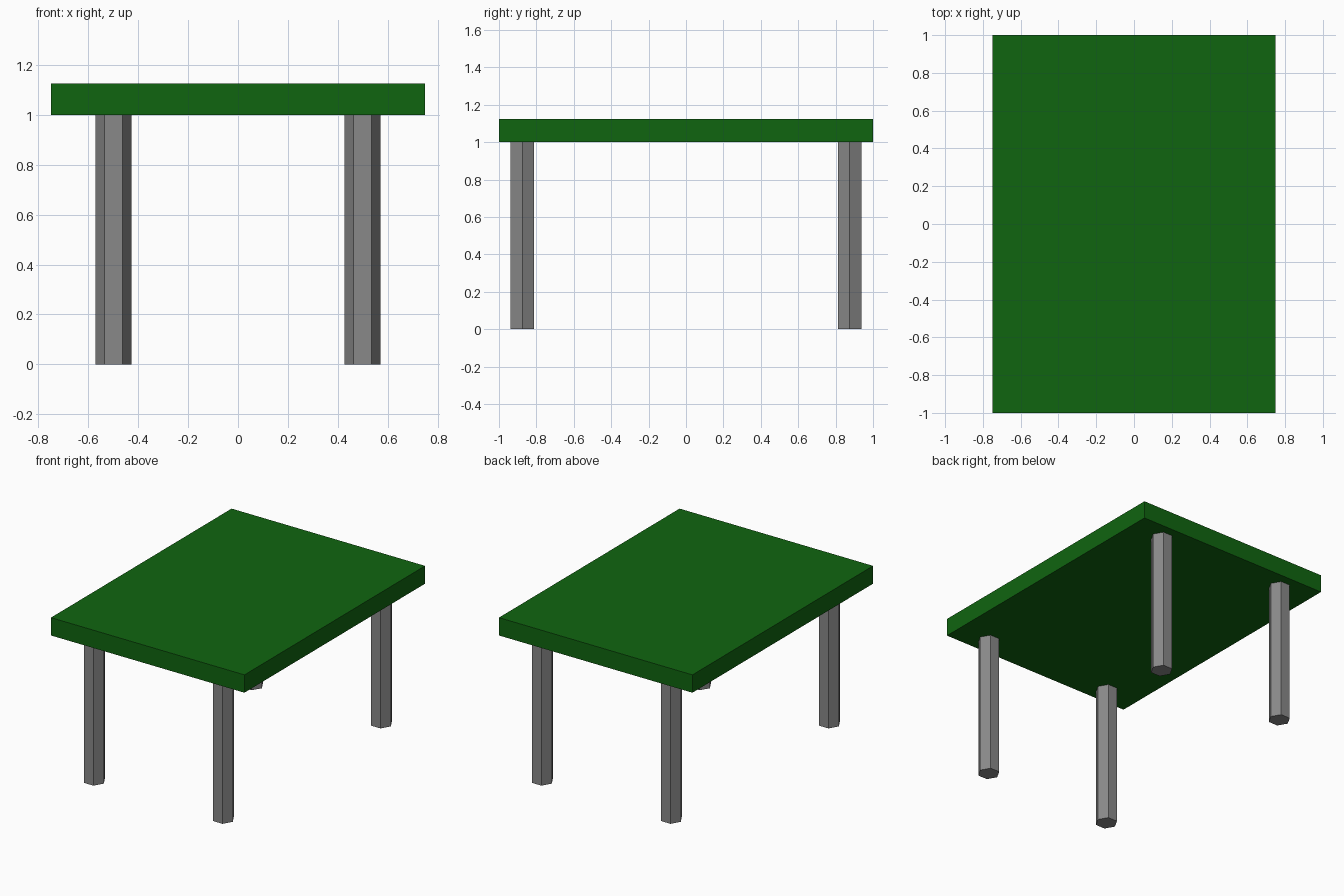
import bpy
import math

if "Cube" in bpy.data.objects:
    bpy.data.objects.remove(bpy.data.objects["Cube"])


def material(name, color):
    mat = bpy.data.materials.new(name)
    mat.diffuse_color = (*color, 1.0)
    mat.use_nodes = True
    mat.node_tree.nodes["Principled BSDF"].inputs["Base Color"].default_value = mat.diffuse_color
    return mat


green = material("dark green", (0.005, 0.13, 0.005))
gray = material("gray", (0.25, 0.25, 0.25))

# Table top slab
bpy.ops.mesh.primitive_cube_add(size=1, location=(0, 0, 1.0625))
top = bpy.context.object
top.name = "table_top"
top.scale = (1.5, 2.0, 0.125)
bpy.ops.object.transform_apply(location=False, rotation=False, scale=True)
top.data.materials.append(green)

# Four hexagonal legs, flat faces towards front and back
LEG_RADIUS = 0.0625 / math.cos(math.pi / 6)
for y, depth_name in ((-0.875, "front"), (0.875, "back")):
    for x, side_name in ((-0.5, "left"), (0.5, "right")):
        bpy.ops.mesh.primitive_cylinder_add(
            vertices=6, radius=LEG_RADIUS, depth=1.0, location=(x, y, 0.5),
            rotation=(0, 0, math.pi / 2))
        leg = bpy.context.object
        leg.name = f"{depth_name}_{side_name}_leg"
        leg.data.materials.append(gray)
